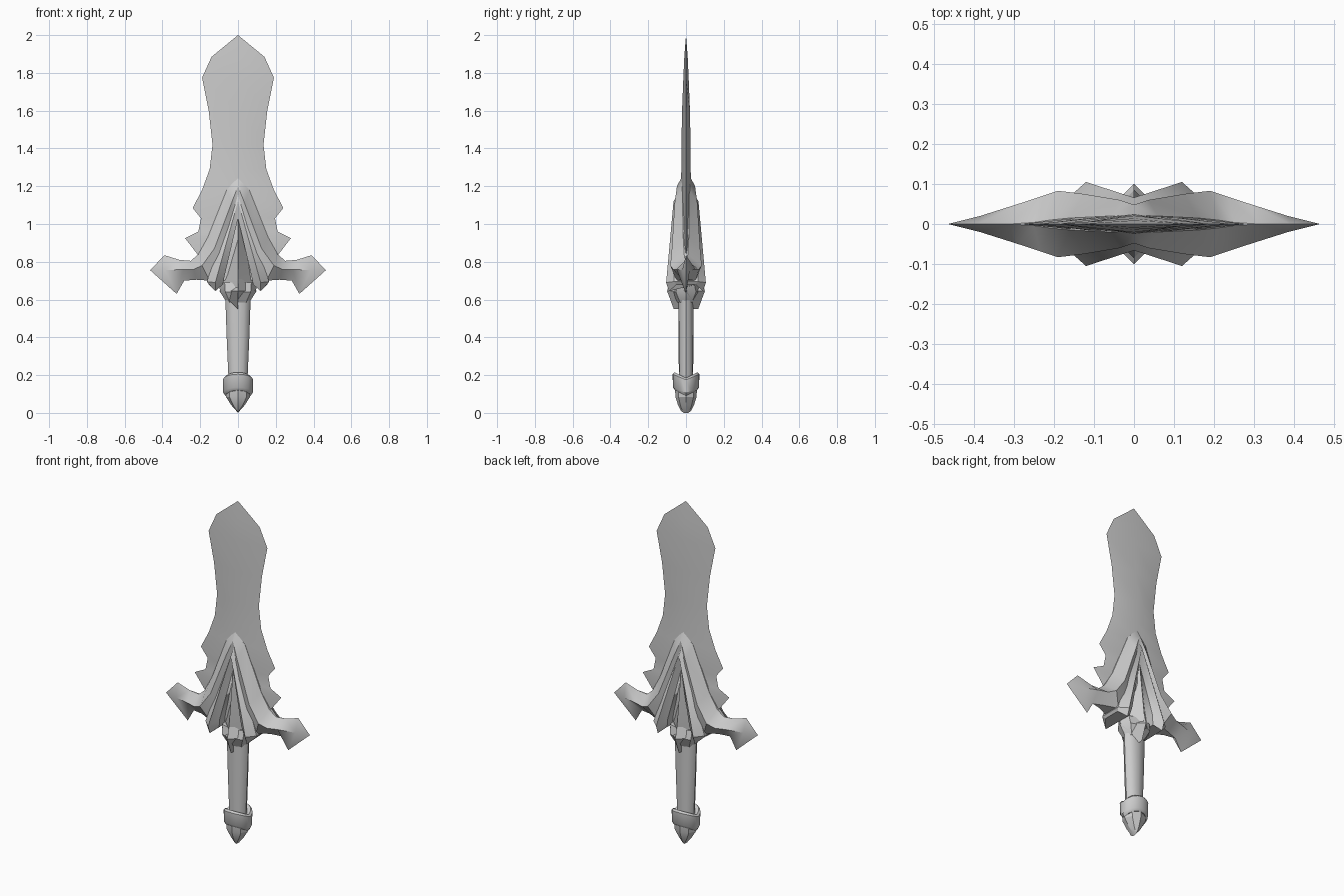
import bpy, bmesh, math

cube = bpy.data.objects.get("Cube")
if cube:
    bpy.data.objects.remove(cube)

steel = bpy.data.materials.new("grey_steel")
steel.use_nodes = True
GREY = (0.6, 0.6, 0.6, 1)
steel.diffuse_color = GREY
steel.node_tree.nodes["Principled BSDF"].inputs["Base Color"].default_value = GREY


def skin(name, rings, start_cap=True, mirror=False, angle=30):
    """Bridge a list of equal-length rings into one shell."""
    bm = bmesh.new()
    loops = [[bm.verts.new(p) for p in ring] for ring in rings]
    n = len(loops[0])
    for a, b in zip(loops, loops[1:]):
        for i in range(n):
            j = (i + 1) % n
            bm.faces.new((a[i], a[j], b[j], b[i]))
    if start_cap:
        bm.faces.new(loops[0])
    bm.faces.new(loops[-1])
    bmesh.ops.remove_doubles(bm, verts=bm.verts, dist=0.0005)
    bmesh.ops.recalc_face_normals(bm, faces=bm.faces)
    mesh = bpy.data.meshes.new(name)
    bm.to_mesh(mesh)
    bm.free()
    mesh.materials.append(steel)
    ob = bpy.data.objects.new(name, mesh)
    bpy.context.collection.objects.link(ob)
    bpy.ops.object.select_all(action="DESELECT")
    ob.select_set(True)
    bpy.context.view_layer.objects.active = ob
    bpy.ops.object.shade_smooth_by_angle(angle=math.radians(angle))
    if mirror:
        ob.modifiers.new("mirror", "MIRROR").use_axis[0] = True
    return ob


def upright(name, rows, sides, wave=0, angle=30):
    """Vertical shape from (z, half width, half depth) rows."""
    rings = []
    for z, hx, hy in rows:
        turns = [2 * math.pi * i / sides for i in range(sides)]
        rings.append([(hx * math.cos(t), hy * math.sin(t),
                       z + wave * abs(math.sin(t))) for t in turns])
    return skin(name, rings, angle=angle)


def ridged(name, sections):
    """Mirrored bar from (outer, ridge, inner) points given as x, z, depth."""
    rings = []
    for sec in sections:
        front = [(x, -y, z) for x, z, y in sec]
        back = [(x, y, z) for x, z, y in reversed(sec)]
        rings.append(front + back)
    return skin(name, rings, start_cap=False, mirror=True)


# Blade: diamond section with notched lower edges
upright("blade", [
    (2.0, 0, 0), (1.885, .14, .009), (1.775, .19, .014), (1.6, .155, .021),
    (1.42, .135, .024), (1.29, .15, .025), (1.18, .19, .026),
    (1.085, .24, .028), (1.03, .196, .03), (.96, .21, .03),
    (.925, .28, .03), (.84, .215, .03), (.7, .15, .03)], 4)

# Chevron guard sweeping out to pointed arms
ridged("guard", [
    [(0, 1.25, .022), (0, 1.2, .048), (0, 1.1, .035)],
    [(.06, 1.18, .02), (.035, 1.11, .06), (.02, 1.0, .04)],
    [(.16, .93, .015), (.125, .87, .075), (.07, .8, .055)],
    [(.21, .84, .01), (.19, .78, .083), (.15, .7, .05)],
    [(.25, .805, .004), (.235, .76, .068), (.22, .705, .02)],
    [(.31, .81, 0), (.29, .76, .05), (.285, .7, 0)],
    [(.39, .835, 0), (.385, .755, .02), (.325, .63, 0)],
    [(.465, .755, 0), (.465, .755, 0), (.465, .755, 0)]])

# Raised inner ribs ending in blunt feet
ridged("inner_ribs", [
    [(0, 1.17, .035), (0, 1.12, .066), (0, 1.03, .045)],
    [(.165, .695, .065), (.12, .69, .105), (.07, .73, .07)],
    [(.155, .68, .05), (.12, .645, .09), (.08, .68, .06)]])

# Centre spike between the ribs
upright("centre_spike", [(1.04, 0, .045), (.7, .085, .085), (.63, .085, .07)], 4)

# Faceted boss over the top of the grip
upright("boss", [(.725, 0, .08), (.645, .1, .1), (.55, 0, .065)], 4)
upright("grip_collar", [(.69, .1, .06), (.64, .095, .075), (.585, .06, .045)], 8)

# Grip with oval section
upright("grip", [(.64, .068, .04), (.4, .06, .039), (.17, .05, .038)], 12, angle=40)

# Pommel band with rising front and back edges
upright("pommel_band", [
    (.17, .05, .045), (.185, .07, .062), (.175, .08, .071),
    (.105, .078, .069), (.09, .065, .058)], 16, wave=.03, angle=40)

# Faceted pommel tip
upright("pommel_tip", [
    (.13, .066, .058), (.085, .064, .056), (.04, .035, .042),
    (.012, .01, .028), (0, 0, .012)], 8, angle=20)
